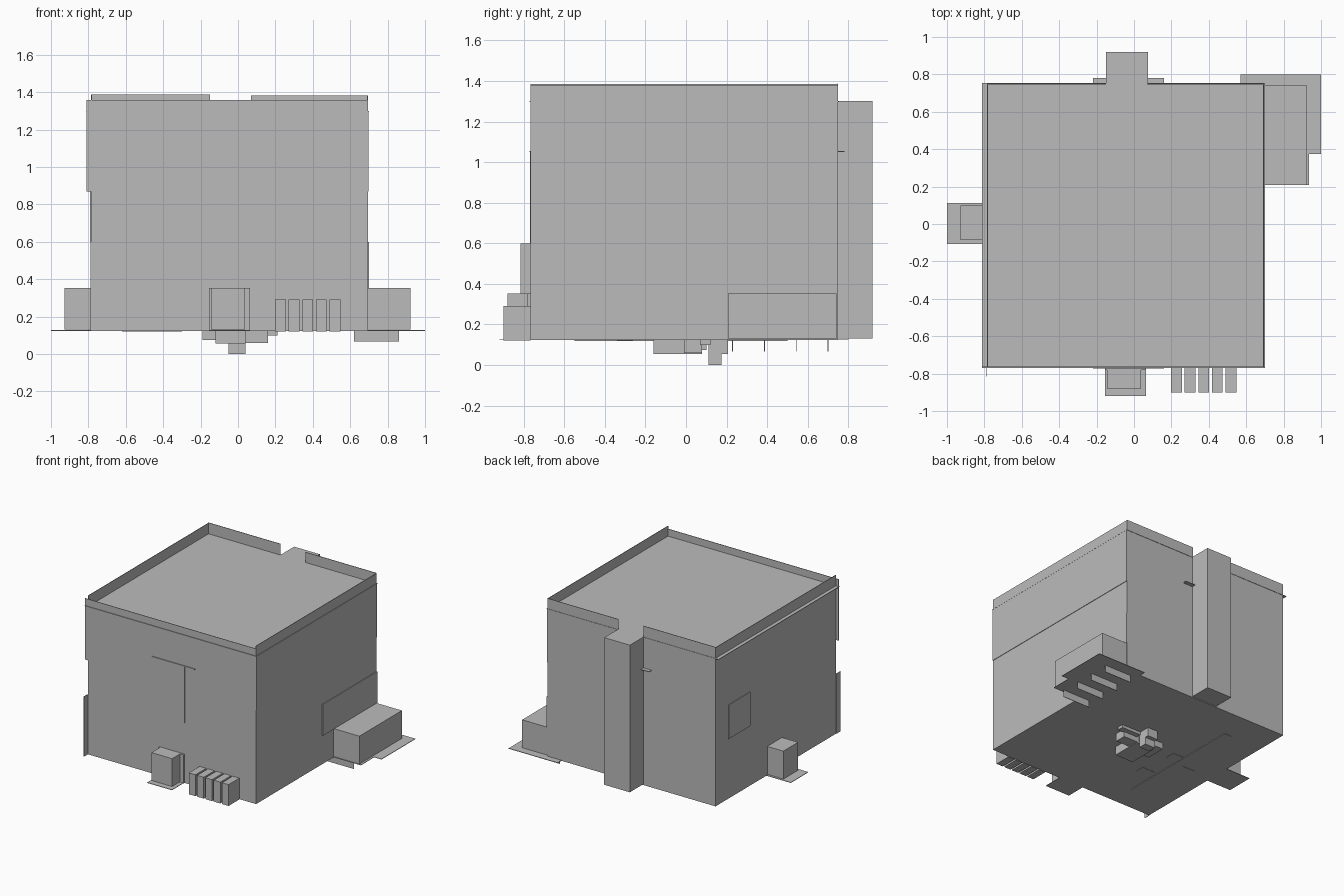
import bpy

if "Cube" in bpy.data.objects:
    bpy.data.objects.remove(bpy.data.objects["Cube"])

# One plain grey for the whole building
grey = bpy.data.materials.new("plain_grey")
grey.diffuse_color = (0.5, 0.5, 0.5, 1)
grey.use_nodes = True
grey.node_tree.nodes["Principled BSDF"].inputs["Base Color"].default_value = grey.diffuse_color


def box(name, x, y, z):
    """Axis-aligned block given by its (low, high) range on each axis."""
    bpy.ops.mesh.primitive_cube_add(size=1)
    ob = bpy.context.object
    ob.name = name
    ob.location = [(a + b) / 2 for a, b in (x, y, z)]
    ob.scale = [b - a for a, b in (x, y, z)]
    bpy.ops.object.transform_apply(location=True, rotation=True, scale=True)
    ob.data.materials.append(grey)
    return ob


T = 0.004                      # thickness of sheet parts
L, R = -0.785, 0.695           # side walls
F, B = -0.765, 0.75            # front and back walls
ROOF, BASE = 1.30, 0.123

# Main block and slightly overhanging roof sheet
box("main_block", (L, R), (F, B), (BASE, ROOF - T))
box("roof_sheet", (-0.813, 0.70), (F - 0.005, B + 0.003), (ROOF - T, ROOF))

# Parapets, with a gap at the chimney
box("front_parapet", (L, R), (F, F + T), (ROOF, 1.357))
box("left_parapet", (L, L + T), (F, B), (ROOF, 1.385))
box("right_parapet", (R - T, R), (F, B), (ROOF, 1.38))
box("back_parapet_left", (L, -0.15), (B - T, B), (ROOF, 1.388))
box("back_parapet_right", (0.07, R), (B - T, B), (ROOF, 1.382))

# Chimney on the back wall, and the ledge through the middle
box("chimney", (-0.15, 0.075), (B, 0.92), (0.13, ROOF))
box("middle_ledge", (-0.22, 0.16), (F - 0.007, 0.78), (1.05, 1.055))

# Wall panels
box("front_panel", (-0.15, 0.07), (F - 0.004, F), (0.60, 1.05))
box("front_box_backing", (-0.155, 0.065), (F - 0.015, F), (BASE, 0.352))
box("left_window", (L - 0.006, L), (0.32, 0.59), (0.60, 0.87))
box("right_panel", (R, R + 0.006), (0.065, B), (0.35, 0.60))
box("right_upper_panel", (R, R + 0.004), (F, B), (0.87, ROOF))

# Thin sheets sticking out at the front left corner
box("corner_sheet_low", (L - T, L), (-0.815, F), (BASE, 0.60))
box("corner_sheet_high", (-0.81, L), (F, F + T), (0.87, 1.357))

# Boxes at the foot of the walls, each over a thin ground sheet
box("front_box", (-0.145, 0.037), (-0.88, F), (0.13, 0.352))
box("front_sheet", (-0.155, 0.063), (-0.92, F), (BASE, BASE + T))
box("left_box", (-0.927, L), (-0.085, 0.10), (0.13, 0.352))
box("left_sheet", (-1.0, L), (-0.107, 0.112), (BASE, BASE + T))
box("right_box", (R, 0.922), (0.208, 0.742), (0.13, 0.352))
box("right_sheet", (0.57, 1.0), (0.375, 0.80), (BASE, BASE + T))
box("right_sheet_front", (R, 0.935), (0.208, 0.375), (BASE, BASE + T))

# Row of upright blocks on the front
for i in range(5):
    x = 0.198 + i * 0.0728
    box("front_block", (x, x + 0.058), (-0.90, F), (0.12, 0.29))

# Hanging sheets below the right box
for i in range(4):
    y = 0.70 - i * 0.157
    box("hanging_sheet", (0.62, 0.86), (y - 0.002, y + 0.002), (0.067, BASE))

# Stepped cluster of blocks under the floor
for x, y, z in (((-0.19, 0.02), (-0.06, 0.10), 0.075),
                ((-0.12, 0.04), (-0.16, 0.08), 0.055),
                ((0.04, 0.16), (-0.01, 0.08), 0.06),
                ((0.04, 0.21), (0.07, 0.12), 0.10),
                ((-0.05, 0.04), (0.175, 0.207), 0.055),
                ((-0.05, 0.04), (0.11, 0.175), 0.0)):
    box("underside_block", x, y, (z, BASE))

# Shallow strip with cross pieces under the floor
box("underside_strip", (-0.50, -0.44), (-0.55, 0.50), (BASE - T, BASE))
for x, y in ((-0.36, -0.30), (-0.40, 0.0), (-0.56, -0.10)):
    box("underside_cross", (x - 0.06, x + 0.06), (y - 0.04, y + 0.04),
        (BASE - T / 2, BASE))
